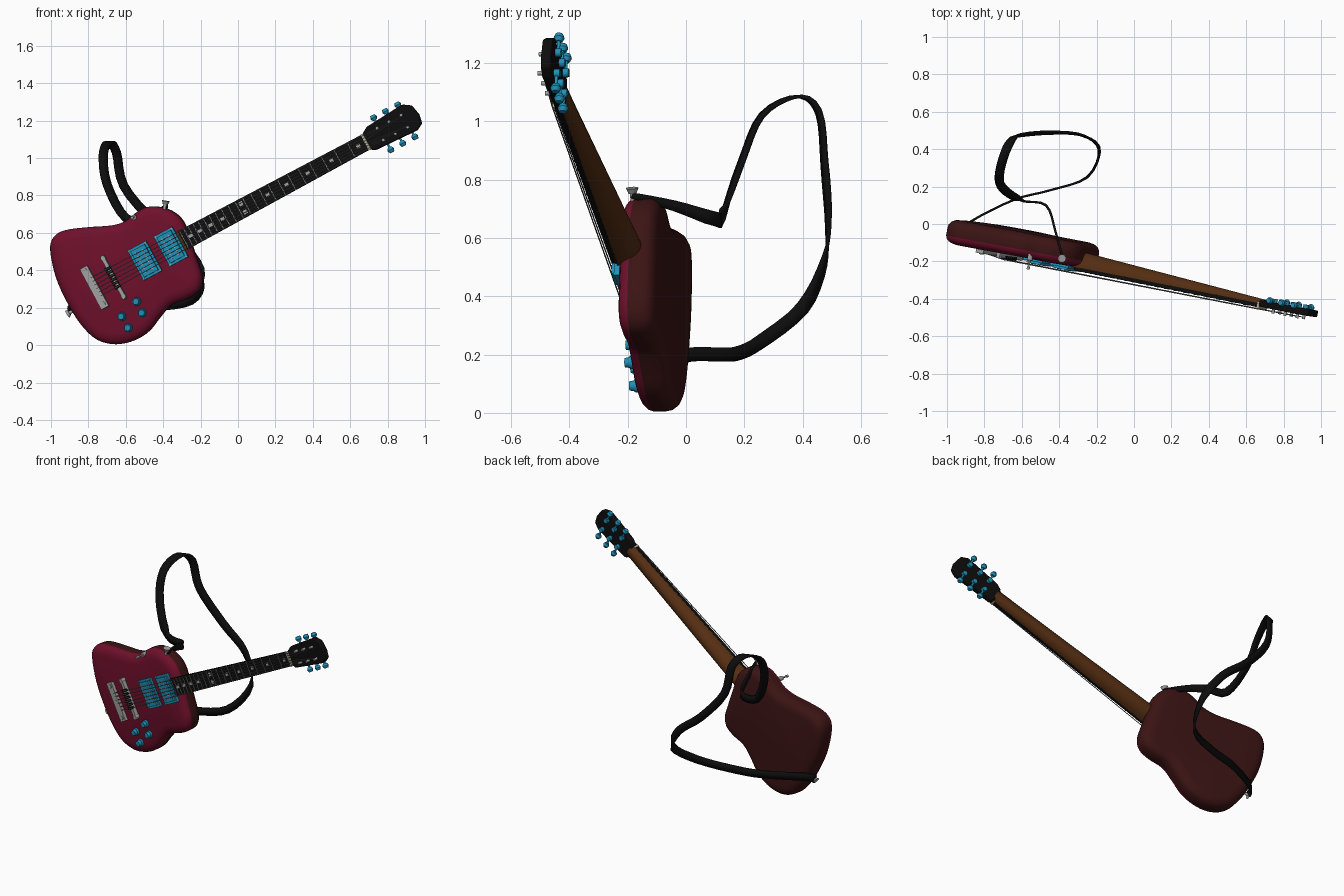
import bpy, bmesh, math
from mathutils import Matrix, Vector

if "Cube" in bpy.data.objects:
    bpy.data.objects.remove(bpy.data.objects["Cube"])


def material(name, colour):
    m = bpy.data.materials.new(name)
    m.use_nodes = True
    m.diffuse_color = (*colour, 1)
    bsdf = m.node_tree.nodes["Principled BSDF"]
    bsdf.inputs["Base Color"].default_value = (*colour, 1)
    bsdf.inputs["Roughness"].default_value = 0.6
    return m


crimson = material("crimson", (0.16, 0.005, 0.024))
mahogany = material("dark mahogany", (0.045, 0.007, 0.007))
brown = material("neck brown", (0.09, 0.027, 0.006))
black = material("black", (0.004, 0.004, 0.004))
blue = material("metal blue", (0.014, 0.28, 0.48))
silver = material("silver", (0.36, 0.36, 0.36))
grey = material("string grey", (0.18, 0.18, 0.18))
cream = material("cream", (0.5, 0.45, 0.32))

# Instrument frame: u along the neck, v across it, w out of the front
ANGLE = math.radians(28.2)
C, S = math.cos(ANGLE), math.sin(ANGLE)
ORIGIN = Vector((-0.753, -0.074, 0.31))
TILT_X, TILT_Z = -0.18, -0.03
U = Vector((C, TILT_X * C + TILT_Z * S, S))
V = Vector((-S, -TILT_X * S + TILT_Z * C, C))
W = Vector((TILT_X, -1, TILT_Z)).normalized()
FRAME = Matrix.Translation(ORIGIN) @ Matrix((U, V, W)).transposed().to_4x4()


def local(x, z):
    dx, dz = x - ORIGIN.x, z - ORIGIN.z
    return Vector((C * dx + S * dz, C * dz - S * dx))


def finish(bm, name, mats, frame=FRAME, smooth=True):
    bmesh.ops.recalc_face_normals(bm, faces=bm.faces)
    bm.transform(frame)
    mesh = bpy.data.meshes.new(name)
    bm.to_mesh(mesh)
    bm.free()
    ob = bpy.data.objects.new(name, mesh)
    bpy.context.collection.objects.link(ob)
    for m in mats:
        mesh.materials.append(m)
    if smooth:
        bpy.ops.object.select_all(action="DESELECT")
        ob.select_set(True)
        bpy.context.view_layer.objects.active = ob
        bpy.ops.object.shade_smooth_by_angle(angle=math.radians(40))
    return ob


def box(bm, centre, size):
    mat = Matrix.Translation(centre) @ Matrix.Diagonal((*size, 1))
    bmesh.ops.create_cube(bm, size=1, matrix=mat)


def rod(bm, p, q, r, r2=None, sides=12):
    p, q = Vector(p), Vector(q)
    d = q - p
    mat = Matrix.Translation((p + q) / 2) @ d.to_track_quat("Z", "Y").to_matrix().to_4x4()
    bmesh.ops.create_cone(bm, cap_ends=True, segments=sides, radius1=r,
                          radius2=r if r2 is None else r2, depth=d.length, matrix=mat)


def loft(bm, rings):
    loops = [[bm.verts.new(p) for p in ring] for ring in rings]
    n = len(loops[0])
    for a, b in zip(loops, loops[1:]):
        for i in range(n):
            j = (i + 1) % n
            bm.faces.new((a[i], a[j], b[j], b[i]))
    bm.faces.new(loops[0][::-1])
    bm.faces.new(loops[-1])


def spline(pts, steps, closed):
    n, out = len(pts), []
    pick = (lambda i: pts[i % n]) if closed else (lambda i: pts[max(0, min(n - 1, i))])
    for i in range(n if closed else n - 1):
        a, b, c, d = (pick(i + k) for k in (-1, 0, 1, 2))
        for s in range(steps):
            t = s / steps
            out.append(b + (c - a) * t / 2 + (2 * a - 5 * b + 4 * c - d) * t * t / 2
                       + (3 * b - a - 3 * c + d) * t ** 3 / 2)
    return out if closed else out + [pts[-1]]


def inset(pts, dist):
    n, out = len(pts), []
    for i in range(n):
        t = (pts[(i + 1) % n] - pts[i - 1]).normalized()
        out.append(pts[i] + Vector((t.y, -t.x)) * dist)
    return out


# Body: rounded layers, crimson top over mahogany back and sides
outline = [(-1, .51), (-.98, .58), (-.92, .615), (-.805, .63), (-.675, .64), (-.595, .665),
           (-.54, .71), (-.475, .74), (-.39, .733), (-.32, .695), (-.28, .64), (-.25, .55),
           (-.215, .45), (-.19, .365), (-.205, .295), (-.265, .25), (-.355, .215),
           (-.415, .15), (-.475, .075), (-.555, .025), (-.65, .005), (-.75, .03),
           (-.835, .11), (-.91, .23), (-.97, .365)]
shape = spline([local(*p) for p in outline], 4, True)
layers = [(.06, -.067), (.035, -.063), (.015, -.052), (.003, -.035), (0, -.015),
          (0, .025), (.006, .042), (.02, .055), (.04, .062), (.06, .066)]
bm = bmesh.new()
loft(bm, [[(*p, w) for p in inset(shape, d)] for d, w in layers])
for f in bm.faces:
    f.material_index = 0 if f.calc_center_median().z > 0.03 else 1
finish(bm, "body", [crimson, mahogany])

# Neck: D-shaped section, deeper at the heel
NUT, HEEL = 1.645, 0.5
bm = bmesh.new()
rings = []
for u, half, back in ((HEEL, .054, -.005), (HEEL + .05, .055, -.018), (NUT + .02, .044, .045)):
    front = .07
    rings.append([(u, half * math.cos(a), front - (front - back) * math.sin(a))
                  for a in (math.pi * k / 14 for k in range(15))])
loft(bm, rings)
finish(bm, "neck", [brown])

bm = bmesh.new()
START = 0.535
loft(bm, [[(START, s * .055, w) for s, w in ((-1, .066), (1, .066), (1, .084), (-1, .084))],
          [(NUT, s * .045, w) for s, w in ((-1, .068), (1, .068), (1, .09), (-1, .09))]])
finish(bm, "fretboard", [black], smooth=False)


def along(u):
    t = (u - START) / (NUT - START)
    return .109 - .02 * t, .084 + .006 * t


# Frets and inlays follow equal-tempered spacing
SCALE = 1.53
fret_at = [NUT - SCALE * (1 - 2 ** (-k / 12)) for k in range(23)]
bm = bmesh.new()
for u in fret_at[1:]:
    width, w = along(u)
    box(bm, (u, 0, w), (.005, width, .006))
finish(bm, "frets", [grey], smooth=False)
bm = bmesh.new()
for k in (1, 3, 5, 7, 9, 12, 15, 17, 19, 21):
    u = (fret_at[k] + fret_at[k - 1]) / 2
    for v in ((-.025, .025) if k == 12 else (0,)):
        box(bm, (u, v, along(u)[1]), (.022, .022, .004))
finish(bm, "inlays", [silver], smooth=False)
bm = bmesh.new()
box(bm, (NUT + .004, 0, .08), (.014, .094, .034))
finish(bm, "nut", [cream], smooth=False)

# Headstock
head = [(.68, 1.134), (.703, 1.17), (.89, 1.288), (.94, 1.283), (.98, 1.235),
        (.995, 1.187), (.97, 1.15), (.745, 1.043), (.725, 1.048)]
bm = bmesh.new()
loft(bm, [[(*local(*p), w) for p in head] for w in (.05, .085)])
ob = finish(bm, "headstock", [black])
bev = ob.modifiers.new("bevel", "BEVEL")
bev.width, bev.segments = .006, 2

# Tuners: three on each side, with posts on the front
keys, posts, strings = bmesh.new(), bmesh.new(), bmesh.new()
for side in (1, -1):
    for u in (1.738, 1.81, 1.884):
        rod(keys, (u, side * .04, .03), (u, side * .04, .052), .015)
        rod(keys, (u, side * .04, .042), (u, side * .09, .042), .006)
        rod(keys, (u, side * .083, .042), (u, side * .097, .042), .012, .019)
        rod(keys, (u, side * .097, .042), (u, side * .112, .042), .019, .013)
        rod(posts, (u, side * .037, .08), (u, side * .037, .108), .008)
finish(keys, "tuning_keys", [blue])
finish(posts, "tuning_posts", [silver])

# Strings: tailpiece, bridge, nut, post
for k in range(6):
    s = k - 2.5
    post_u = 1.738 + .073 * (k if k < 3 else 5 - k)
    path = [(0, s * .022, .088), (.116, s * .022, .102), (NUT, s * .015, .1),
            (post_u, .032 * (1 if s > 0 else -1), .098)]
    for p, q in zip(path, path[1:]):
        rod(strings, p, q, .0024, sides=6)
finish(strings, "strings", [grey])

# Pickups: frame, cover and two rows of poles
bm, poles = bmesh.new(), bmesh.new()
for u in (.304, .463):
    box(bm, (u, 0, .07), (.112, .182, .018))
    box(bm, (u, 0, .08), (.085, .155, .024))
    for row in (-.02, .02):
        for k in range(6):
            rod(poles, (u + row, (k - 2.5) * .022, .088), (u + row, (k - 2.5) * .022, .095), .006, sides=8)
    for a in (-.05, .05):
        for b in (-.084, .084):
            rod(poles, (u + a, b, .076), (u + a, b, .083), .005, sides=8)
finish(bm, "pickups", [blue], smooth=False)
finish(poles, "pickup_poles", [silver])

# Tailpiece and bridge
bm, saddles = bmesh.new(), bmesh.new()
box(bm, (0, 0, .081), (.045, .245, .02))
box(bm, (.116, 0, .08), (.02, .26, .026))
for u, b in ((0, .1), (.116, .115)):
    for v in (-b, b):
        rod(bm, (u, v, .05), (u, v, .096), .013)
for k in range(6):
    box(saddles, (.112, (k - 2.5) * .022, .09), (.032, .016, .02))
finish(bm, "bridge_and_tailpiece", [silver])
finish(saddles, "bridge_saddles", [black], smooth=False)

# Control knobs
bm = bmesh.new()
for x, z in ((-.53, .235), (-.61, .155), (-.5, .175), (-.575, .095)):
    p = local(x, z)
    rod(bm, (*p, .055), (*p, .078), .025, .022, 20)
    rod(bm, (*p, .078), (*p, .095), .019, .016, 20)
finish(bm, "control_knobs", [blue])

# Toggle switch and strap pins
bm = bmesh.new()
p = local(-.545, .685)
rod(bm, (*p, .04), (*p, .072), .014)
rod(bm, (*p, .07), (*p, .112), .005)
rod(bm, (*p, .108), (*p, .122), .008)
for a, b, w in (((-.39, .72), (-.38, .772), .03), ((-.88, .185), (-.912, .165), 0)):
    a, b = Vector((*local(*a), w)), Vector((*local(*b), w))
    rod(bm, a, b, .009)
    rod(bm, a.lerp(b, .65), b, .014, .022)
finish(bm, "switch_and_strap_pins", [silver])

# Strap: ribbon upright near the pins, turned sideways over the top loop
route = [(-.38, -.185, .745), (-.42, -.04, .71), (-.47, .1, .665), (-.6, .125, .68),
         (-.7, .19, .86), (-.72, .26, 1.02), (-.69, .38, 1.083), (-.65, .455, 1.03),
         (-.61, .475, .85), (-.45, .488, .66), (-.28, .475, .52), (-.185, .4, .36),
         (-.25, .25, .24), (-.45, .18, .205), (-.64, .13, .2), (-.87, .015, .2),
         (-.905, -.04, .175)]
path = spline([Vector(p) for p in route], 4, False)
bm = bmesh.new()
rows = []
for i, p in enumerate(path):
    t = (path[min(i + 1, len(path) - 1)] - path[max(i - 1, 0)]).normalized()
    turn = max(0, min(1, (p.z - .5) / .3)) if i > 12 else 0
    side = Vector((0, 0, 1)).lerp(Vector((1, .35, 0)), turn)
    side = (side - t * side.dot(t)).normalized() * min(.024, .01 + .002 * i)
    rows.append((bm.verts.new(p - side), bm.verts.new(p + side)))
for a, b in zip(rows, rows[1:]):
    bm.faces.new((a[0], a[1], b[1], b[0]))
ob = finish(bm, "strap", [black], Matrix.Identity(4))
sol = ob.modifiers.new("thickness", "SOLIDIFY")
sol.thickness, sol.offset = .012, 0
